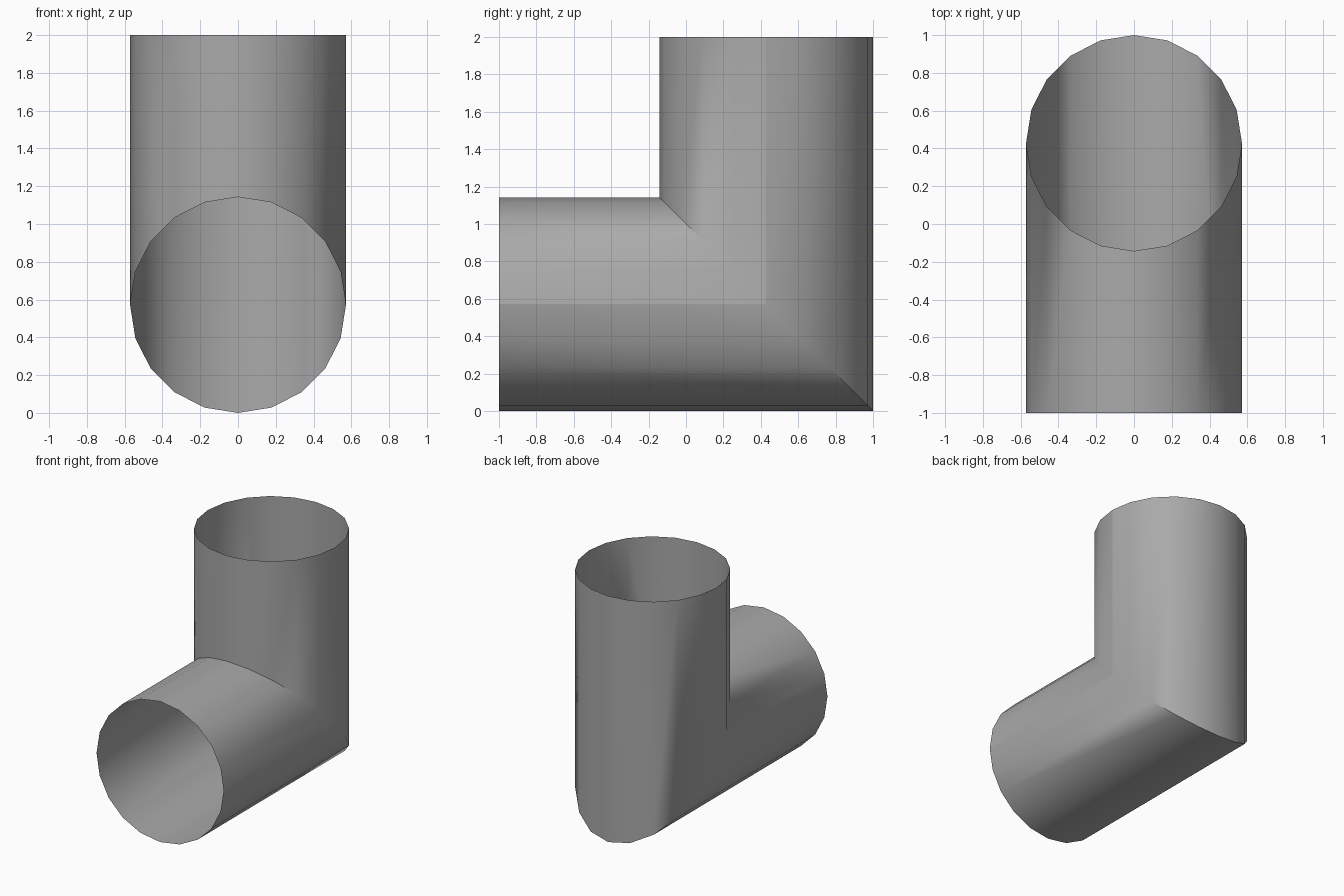
import bpy, bmesh
from math import cos, sin, pi, radians

cube = bpy.data.objects.get("Cube")
if cube:
    bpy.data.objects.remove(cube, do_unlink=True)

SIDES = 20
R = 0.5714         # pipe radius
AXIS_Y = 1 - R     # centre line of the upright pipe

grey = bpy.data.materials.new("mid grey")
grey.use_nodes = True
colour = (0.4, 0.4, 0.4, 1)
grey.diffuse_color = colour
grey.node_tree.nodes["Principled BSDF"].inputs["Base Color"].default_value = colour

# Three rings: front opening, mitred joint, top opening
bm = bmesh.new()
front, joint, top = [], [], []
for i in range(SIDES):
    a = 2 * pi * i / SIDES
    x, y = R * cos(a), AXIS_Y + R * sin(a)
    z = 1 - y      # joint lies on the 45 degree plane
    front.append(bm.verts.new((x, -1, z)))
    joint.append(bm.verts.new((x, y, z)))
    top.append(bm.verts.new((x, y, 2)))

# Open thin walls between neighbouring rings
for low, high in ((front, joint), (joint, top)):
    for i in range(SIDES):
        j = (i + 1) % SIDES
        bm.faces.new((low[i], low[j], high[j], high[i]))

mesh = bpy.data.meshes.new("elbow_pipe")
bm.to_mesh(mesh)
bm.free()
mesh.materials.append(grey)
pipe = bpy.data.objects.new("elbow_pipe", mesh)
bpy.context.collection.objects.link(pipe)

# Smooth walls with a crisp mitre
bpy.ops.object.select_all(action='DESELECT')
pipe.select_set(True)
bpy.context.view_layer.objects.active = pipe
bpy.ops.object.shade_smooth_by_angle(angle=radians(45))

# Lengthwise seam along the +x side
for edge in mesh.edges:
    if all(mesh.vertices[v].co.x > R - 0.001 for v in edge.vertices):
        edge.use_edge_sharp = True
